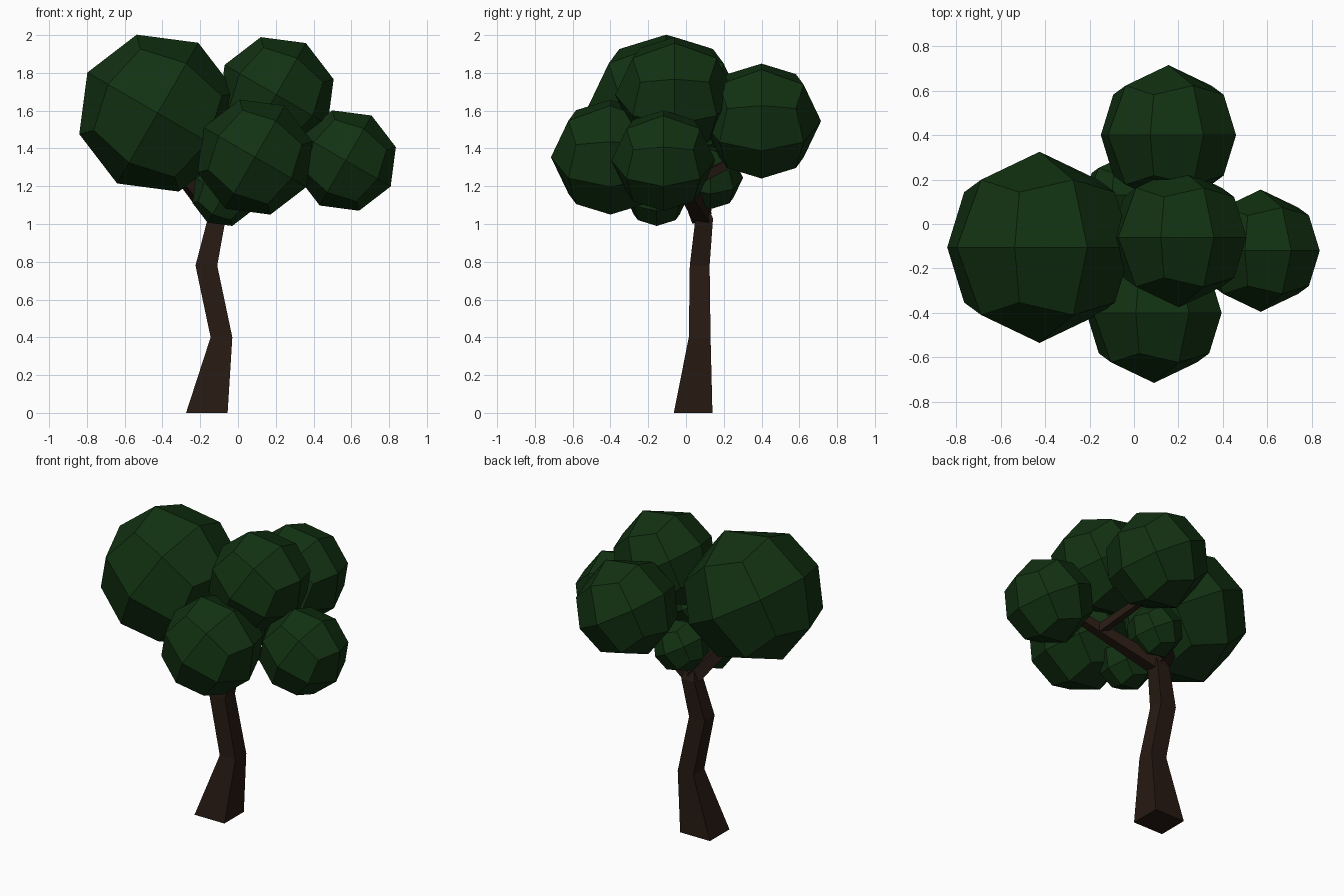
import bpy, bmesh, math
from mathutils import Vector, Matrix

if "Cube" in bpy.data.objects:
    bpy.data.objects.remove(bpy.data.objects["Cube"])


def material(name, rgb):
    m = bpy.data.materials.new(name)
    m.diffuse_color = (*rgb, 1)
    m.use_nodes = True
    m.node_tree.nodes["Principled BSDF"].inputs["Base Color"].default_value = m.diffuse_color
    return m


LEAF = material("leaf_green", (0.006, 0.032, 0.006))
BARK = material("bark_brown", (0.02, 0.01, 0.006))


def finish(bm, name, mat):
    bmesh.ops.recalc_face_normals(bm, faces=bm.faces)
    mesh = bpy.data.meshes.new(name)
    bm.to_mesh(mesh)
    bm.free()
    mesh.materials.append(mat)
    ob = bpy.data.objects.new(name, mesh)
    bpy.context.collection.objects.link(ob)
    return ob


def loft(name, rings):
    """Join four-cornered rings into a closed limb."""
    bm = bmesh.new()
    loops = [[bm.verts.new(p) for p in ring] for ring in rings]
    for a, b in zip(loops, loops[1:]):
        for i in range(4):
            j = (i + 1) % 4
            bm.faces.new((a[i], a[j], b[j], b[i]))
    bm.faces.new(loops[0])
    bm.faces.new(loops[-1])
    return finish(bm, name, BARK)


def branch(name, start, end, r0, r1):
    start, end = Vector(start), Vector(end)
    d = (end - start).normalized()
    side = d.cross(Vector((0, 0, 1))).normalized()
    up = side.cross(d)
    corners = ((-1, -1), (1, -1), (1, 1), (-1, 1))
    loft(name, [[p + side * r * u + up * r * v for u, v in corners]
                for p, r in ((start, r0), (end, r1))])


# Foliage ball: once-divided cube pushed onto a sphere, tilted about y
def foliage(name, centre, radius):
    bm = bmesh.new()
    bmesh.ops.create_cube(bm, size=2)
    bmesh.ops.subdivide_edges(bm, edges=bm.edges[:], cuts=1, use_grid_fill=True)
    for v in bm.verts:
        v.co = v.co.normalized() * radius
    bmesh.ops.rotate(bm, verts=bm.verts, matrix=Matrix.Rotation(math.radians(30), 3, 'Y'))
    finish(bm, name, LEAF).location = centre


# Crooked square trunk: x range, y range, height
trunk = [(-0.275, -0.055, -0.065, 0.14, 0.0),
         (-0.145, -0.03, 0.015, 0.13, 0.40),
         (-0.225, -0.11, 0.02, 0.125, 0.78),
         (-0.16, -0.065, 0.05, 0.143, 1.03),
         (-0.14, -0.075, 0.04, 0.115, 1.09)]
loft("trunk", [[(x0, y0, z), (x1, y0, z), (x1, y1, z), (x0, y1, z)]
               for x0, x1, y0, y1, z in trunk])

# Branches reaching into the crown
branch("left_branch", (-0.11, 0.085, 1.03), (-0.38, -0.06, 1.36), 0.042, 0.025)
branch("right_branch", (-0.11, 0.09, 1.04), (0.45, -0.07, 1.29), 0.042, 0.025)
branch("back_branch", (0.26, -0.01, 1.20), (0.12, 0.32, 1.37), 0.026, 0.02)

# Crown
foliage("left_foliage", (-0.425, -0.105, 1.587), 0.43)
foliage("top_foliage", (0.202, -0.06, 1.685), 0.315)
foliage("back_foliage", (0.155, 0.40, 1.545), 0.315)
foliage("front_foliage", (0.09, -0.40, 1.354), 0.315)
foliage("right_foliage", (0.57, -0.12, 1.336), 0.275)
foliage("small_front_foliage", (-0.075, -0.155, 1.156), 0.172)
foliage("small_back_foliage", (-0.055, 0.13, 1.245), 0.172)
